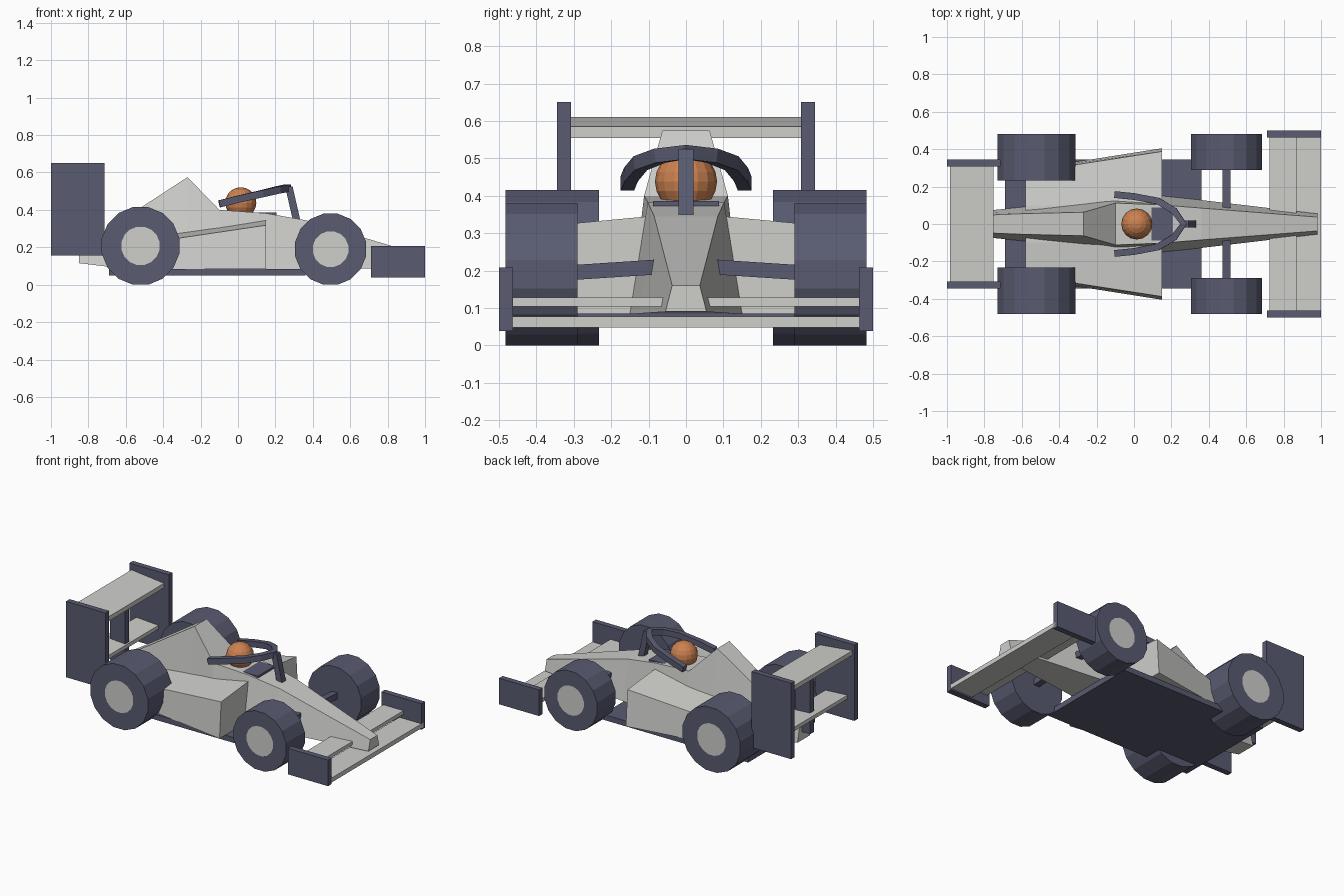
import bpy, bmesh, math
from mathutils import Vector, Matrix

cube = bpy.data.objects.get("Cube")
if cube:
    bpy.data.objects.remove(cube, do_unlink=True)


def material(name, rgb):
    m = bpy.data.materials.new(name)
    m.use_nodes = True
    m.diffuse_color = (*rgb, 1)
    m.node_tree.nodes["Principled BSDF"].inputs["Base Color"].default_value = (*rgb, 1)
    return m


GREY = material("light_grey", (0.62, 0.62, 0.60))
DARK = material("slate_blue", (0.10, 0.105, 0.165))
ORANGE = material("orange", (0.60, 0.22, 0.08))


def finish(name, bm, *mats):
    bmesh.ops.recalc_face_normals(bm, faces=bm.faces)
    mesh = bpy.data.meshes.new(name)
    bm.to_mesh(mesh)
    bm.free()
    for m in mats:
        mesh.materials.append(m)
    obj = bpy.data.objects.new(name, mesh)
    bpy.context.collection.objects.link(obj)
    return obj


def loft(name, rings, mat):
    """Skin a row of equal rings and cap both ends."""
    bm = bmesh.new()
    rows = [[bm.verts.new(p) for p in ring] for ring in rings]
    n = len(rows[0])
    for a, b in zip(rows, rows[1:]):
        for i in range(n):
            j = (i + 1) % n
            bm.faces.new((a[i], a[j], b[j], b[i]))
    bm.faces.new(rows[0])
    bm.faces.new(rows[-1])
    return finish(name, bm, mat)


def box(name, x, y, z, mat):
    rings = [[(px, y[0], z[0]), (px, y[1], z[0]), (px, y[1], z[1]), (px, y[0], z[1])] for px in x]
    return loft(name, rings, mat)


def mirrored(y, side):
    return tuple(sorted((side * y[0], side * y[1])))


# Main body: x, bottom z, top z, bottom half width, top half width
sections = [
    (-0.85, 0.115, 0.20, 0.065, 0.045),
    (-0.60, 0.085, 0.36, 0.09, 0.055),
    (-0.27, 0.085, 0.575, 0.135, 0.063),
    (-0.10, 0.085, 0.40, 0.148, 0.112),
    (0.15, 0.085, 0.382, 0.15, 0.102),
    (0.36, 0.085, 0.345, 0.128, 0.085),
    (0.98, 0.09, 0.16, 0.055, 0.037),
]
loft("body", [[(x, -wb, b), (x, wb, b), (x, wt, t), (x, -wt, t)]
              for x, b, t, wb, wt in sections], GREY)

box("floor", (-0.69, 0.36), (-0.345, 0.345), (0.05, 0.085), DARK)
box("cockpit_panel", (0.04, 0.205), (-0.088, 0.088), (0.35, 0.386), DARK)


# Wheels with hub discs on the outer face
def wheel(name, x, radius, inner, outer, hub, side):
    bm = bmesh.new()
    turn = Matrix.Rotation(math.pi / 2, 4, 'X') @ Matrix.Rotation(math.pi / 16, 4, 'Z')
    place = Matrix.Translation((x, side * (inner + outer) / 2, radius)) @ turn
    r = radius / math.cos(math.pi / 16)
    bmesh.ops.create_cone(bm, cap_ends=True, segments=16, radius1=r, radius2=r,
                          depth=outer - inner, matrix=place)
    bm.normal_update()
    cap = max(bm.faces, key=lambda f: f.normal.y * side)
    bmesh.ops.inset_region(bm, faces=[cap], thickness=radius - hub, use_even_offset=True)
    cap.material_index = 1
    finish(name, bm, DARK, GREY)


for side, label in ((1, "left"), (-1, "right")):
    wheel("rear_wheel_" + label, -0.521, 0.2075, 0.233, 0.482, 0.102, side)
    wheel("front_wheel_" + label, 0.495, 0.19, 0.29, 0.482, 0.095, side)

    # Suspension arms
    for name, x, end in (("front_arm_", 0.495, 0.30), ("rear_arm_", -0.521, 0.25)):
        loft(name + label, [[(x - 0.021, side * y, z - 0.02), (x + 0.021, side * y, z - 0.02),
                             (x + 0.021, side * y, z + 0.02), (x - 0.021, side * y, z + 0.02)]
                            for y, z in ((0.07, 0.21), (end, 0.195))], DARK)

    # Side pod: x, outer bottom y, outer top y, outer top z, inner top z
    pod = [(-0.58, 0.29, 0.275, 0.21, 0.235), (0.15, 0.405, 0.388, 0.318, 0.345)]
    loft("side_pod_" + label, [[(x, side * 0.05, 0.085), (x, side * yb, 0.085),
                                (x, side * yt, zo), (x, side * 0.10, zi), (x, side * 0.05, zi)]
                               for x, yb, yt, zo, zi in pod], GREY)

    # Wing end plates and front flap
    box("rear_end_plate_" + label, (-1.0, -0.715), mirrored((0.308, 0.345), side), (0.155, 0.65), DARK)
    box("front_end_plate_" + label, (0.71, 1.0), mirrored((0.463, 0.5), side), (0.038, 0.208), DARK)
    box("front_flap_" + label, (0.725, 0.87), mirrored((0.055, 0.465), side), (0.104, 0.128), GREY)

# Wings
box("front_wing", (0.84, 1.0), (-0.482, 0.482), (0.048, 0.077), GREY)


def rear_plane(name, x0, x1, z_back, z_front, thick):
    loft(name, [[(x, -0.31, z - thick), (x, 0.31, z - thick), (x, 0.31, z), (x, -0.31, z)]
                for x, z in ((x0, z_back), (x1, z_front))], GREY)


rear_plane("rear_wing_upper", -0.985, -0.75, 0.61, 0.585, 0.03)
rear_plane("rear_wing_lower", -0.95, -0.79, 0.31, 0.30, 0.025)
box("rear_wing_pylon", (-0.91, -0.80), (-0.02, 0.02), (0.17, 0.585), DARK)

# Driver helmet
bm = bmesh.new()
bmesh.ops.create_uvsphere(bm, u_segments=16, v_segments=10, radius=0.083,
                          matrix=Matrix.Translation((0.015, 0, 0.438)))
finish("helmet", bm, ORANGE)

# Cockpit guard hoop
half = [(-0.10, 0.157, 0.432), (0.0, 0.147, 0.457), (0.13, 0.122, 0.487), (0.215, 0.07, 0.507)]
path = [Vector(p) for p in half] + [Vector((0.265, 0, 0.517))]
path += [Vector((x, -y, z)) for x, y, z in reversed(half)]
rings = []
for i, p in enumerate(path):
    tangent = (path[min(i + 1, len(path) - 1)] - path[max(i - 1, 0)]).normalized()
    across = tangent.cross(Vector((0, 0, 1))).normalized() * 0.018
    up = across.cross(tangent).normalized() * 0.019
    rings.append([p - across - up, p + across - up, p + across + up, p - across + up])
loft("guard_hoop", rings, DARK)

# Hoop front pillar
loft("guard_pillar", [[(x - 0.02, -0.02, z), (x + 0.02, -0.02, z),
                       (x + 0.02, 0.02, z), (x - 0.02, 0.02, z)]
                      for x, z in ((0.313, 0.345), (0.272, 0.525))], DARK)
